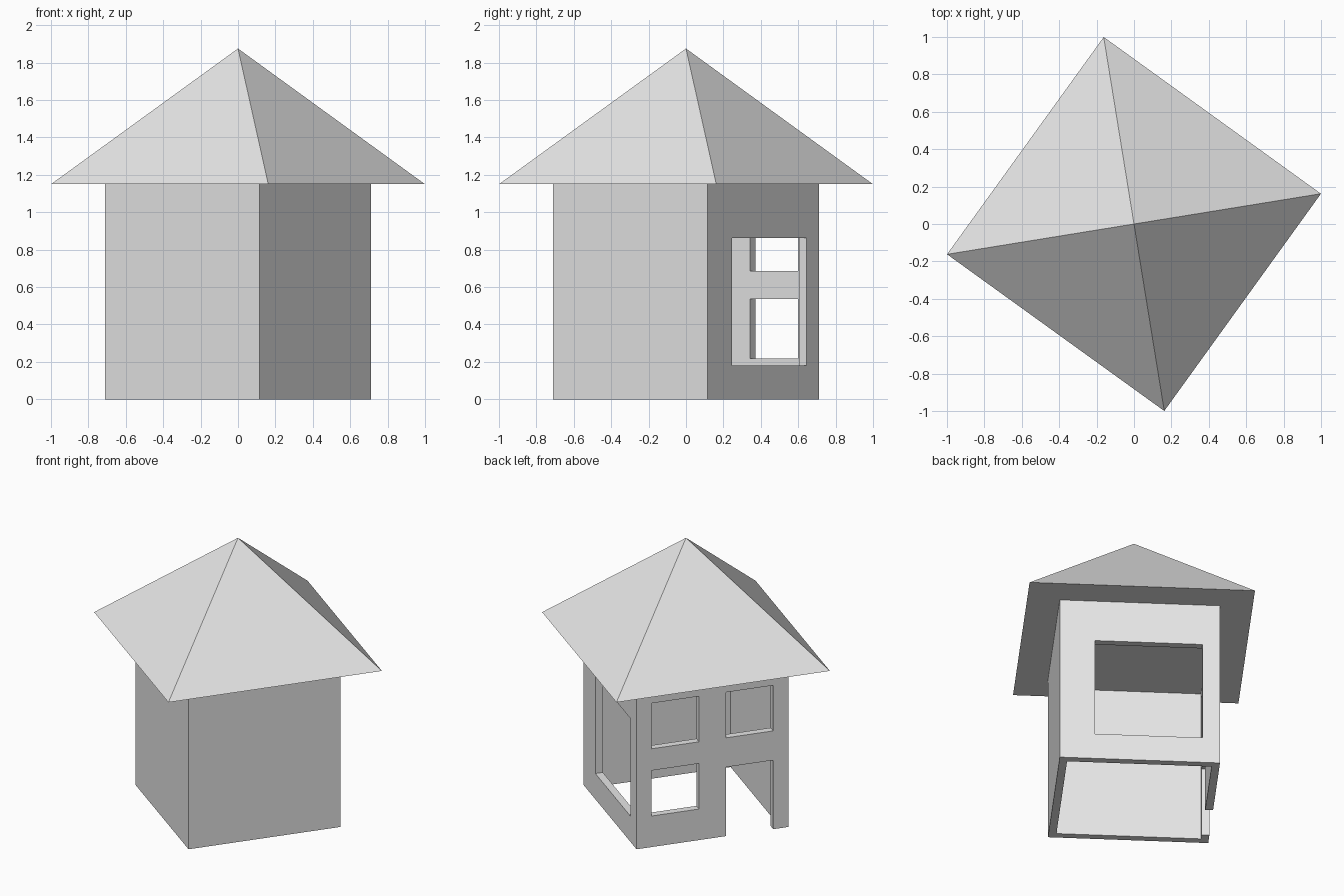
import bpy
import bmesh
import math
from mathutils import Matrix

default = bpy.data.objects.get("Cube")
if default:
    bpy.data.objects.remove(default, do_unlink=True)

TURN = math.radians(-35.8)   # heading of the whole house
HALF = 0.509                 # half the wall width
WALL = 0.05                  # wall thickness
EAVE, PEAK = 1.15, 1.875
ROOF_HALF = 0.716

grey = bpy.data.materials.new("plain_grey")
grey.use_nodes = True
grey.diffuse_color = (0.8, 0.8, 0.8, 1)
grey.node_tree.nodes["Principled BSDF"].inputs["Base Color"].default_value = (0.8, 0.8, 0.8, 1)


def make_object(name, bm):
    mesh = bpy.data.meshes.new(name)
    bm.to_mesh(mesh)
    bm.free()
    mesh.materials.append(grey)
    obj = bpy.data.objects.new(name, mesh)
    obj.rotation_euler.z = TURN
    bpy.context.collection.objects.link(obj)
    return obj


def box(name, xs, ys, zs):
    bm = bmesh.new()
    spans = (xs, ys, zs)
    centre = [(a + b) / 2 for a, b in spans]
    size = [b - a for a, b in spans]
    matrix = Matrix.Translation(centre) @ Matrix.Diagonal((*size, 1))
    bmesh.ops.create_cube(bm, size=1, matrix=matrix)
    return make_object(name, bm)


def carve(target, cutter):
    mod = target.modifiers.new(cutter.name, 'BOOLEAN')
    mod.operation = 'DIFFERENCE'
    mod.solver = 'EXACT'
    mod.object = cutter
    cutter.hide_render = True
    bpy.context.view_layer.objects.active = target
    bpy.ops.object.modifier_apply(modifier=mod.name)
    bpy.data.objects.remove(cutter, do_unlink=True)


# Walls: a block hollowed from below, leaving a ceiling
walls = box("walls", (-HALF, HALF), (-HALF, HALF), (0, EAVE))
inner = HALF - WALL
carve(walls, box("room_cutter", (-inner, inner), (-inner, inner), (-0.2, 1.06)))

# Large square window
carve(walls, box("large_window_cutter", (-0.397, 0.285), (0.4, 0.6), (0.18, 0.862)))

# Wall with three small windows and a doorway
through = (-0.6, -0.4)
near, far = (0.09, 0.408), (-0.408, -0.09)
for name, ys, zs in (("lower_window_cutter", near, (0.217, 0.535)),
                     ("upper_window_cutter", near, (0.687, 1.005)),
                     ("second_window_cutter", far, (0.687, 1.005)),
                     ("doorway_cutter", far, (-0.2, 0.482))):
    carve(walls, box(name, through, ys, zs))

# Roof: solid four-sided pyramid
bm = bmesh.new()
bmesh.ops.create_cone(
    bm, cap_ends=True, segments=4, radius1=ROOF_HALF * math.sqrt(2), radius2=0,
    depth=PEAK - EAVE,
    matrix=Matrix.Translation((0, 0, (EAVE + PEAK) / 2)) @ Matrix.Rotation(math.pi / 4, 4, 'Z'))
bmesh.ops.remove_doubles(bm, verts=bm.verts, dist=0.001)
make_object("roof", bm)
